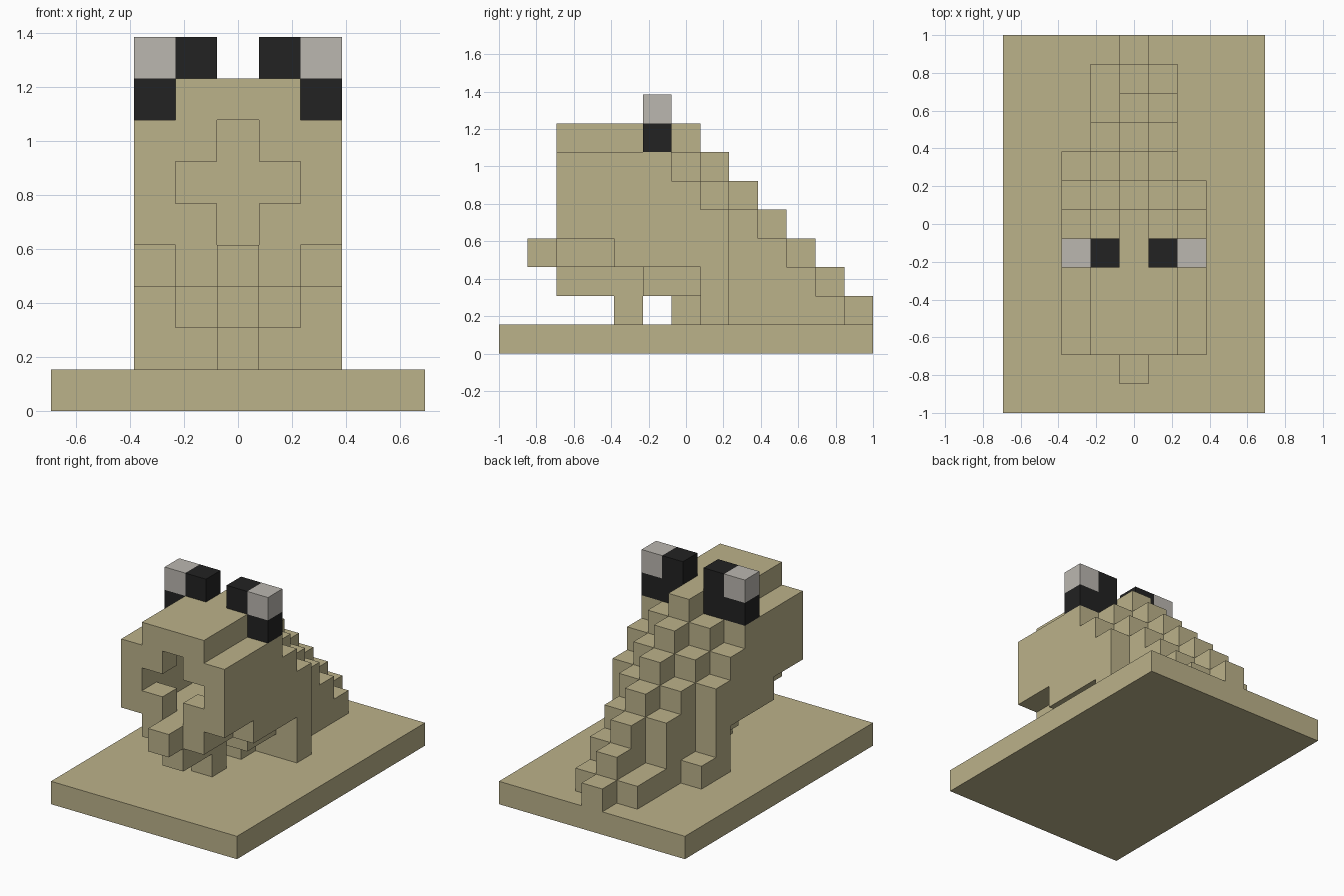
import bpy
import bmesh
from mathutils import Vector

U = 2 / 13  # size of one cube cell

old = bpy.data.objects.get("Cube")
if old:
    bpy.data.objects.remove(old, do_unlink=True)


def material(name, rgb):
    mat = bpy.data.materials.new(name)
    mat.use_nodes = True
    mat.diffuse_color = (*rgb, 1)
    mat.node_tree.nodes["Principled BSDF"].inputs["Base Color"].default_value = (*rgb, 1)
    return mat


TAN = material("sand tan", (0.50, 0.445, 0.254))
BLACK = material("eye black", (0.016, 0.016, 0.016))
GREY = material("eye light grey", (0.497, 0.474, 0.434))


def cells(xs, ys, zs):
    """Inclusive ranges of cells: x from the middle, y from the front, z from the ground."""
    return {(x, y, z)
            for x in range(xs[0], xs[1] + 1)
            for y in range(ys[0], ys[1] + 1)
            for z in range(zs[0], zs[1] + 1)}


parts = {}

# Base slab
parts["base"] = (cells((-4, 4), (0, 12), (0, 0)), TAN)

# Hollow head with a cross-shaped opening in the front
head = cells((-2, 2), (2, 5), (4, 6)) | cells((-1, 1), (2, 4), (7, 7)) | cells((0, 0), (5, 6), (7, 7))
head -= cells((-1, 1), (3, 5), (4, 6))
head -= cells((0, 0), (2, 2), (4, 6)) | cells((-1, 1), (2, 2), (5, 5))
parts["head"] = (head, TAN)

# Jaw, lip and chin
jaw = cells((-1, 1), (2, 3), (3, 3)) | cells((-2, 2), (4, 5), (3, 3))
parts["jaw"] = (jaw, TAN)
parts["lip"] = (cells((0, 0), (1, 1), (3, 3)), TAN)
parts["chin"] = (cells((0, 0), (2, 4), (2, 2)) | cells((-1, 1), (5, 5), (2, 2)), TAN)
parts["front_leg"] = (cells((0, 0), (4, 4), (1, 1)), TAN)

# Stepped back that falls away to the rear and to both sides
back = set()
for x in range(-2, 3):
    for y in range(6, 13):
        if abs(x) == 2 and y > 7:
            continue
        low = 1 + abs(x) if y == 6 else 1
        top = min(13 - y - abs(x), 6)
        back |= cells((x, x), (y, y), (low, top))
back -= cells((-1, -1), (10, 10), (2, 2))
parts["back"] = (back, TAN)
parts["right_rear_foot"] = (cells((-2, -2), (8, 8), (1, 1)), TAN)

# Eyes, mirrored
for side, s in (("left", 1), ("right", -1)):
    parts[side + "_eye_dark"] = ({(2 * s, 5, 7), (s, 5, 7), (s, 5, 8)}, BLACK)
    parts[side + "_eye_light"] = ({(2 * s, 5, 8)}, GREY)

solid = set().union(*(group for group, _ in parts.values()))


def build(name, group, mat):
    """Skin a group of cells with its exposed faces, then merge flat areas."""
    bm = bmesh.new()
    for cell in sorted(group):
        centre = Vector((cell[0], cell[1] - 6, cell[2] + 0.5))
        for axis in range(3):
            for sign in (-1, 1):
                near = list(cell)
                near[axis] += sign
                if tuple(near) in solid:
                    continue
                n, a, b = Vector(), Vector(), Vector()
                n[axis] = sign / 2
                a[(axis + 1) % 3] = 0.5
                b[(axis + 2) % 3] = sign / 2
                corners = (-a - b, a - b, a + b, b - a)
                bm.faces.new([bm.verts.new((centre + n + c) * U) for c in corners])
    bmesh.ops.remove_doubles(bm, verts=bm.verts, dist=U / 100)
    bmesh.ops.dissolve_limit(bm, angle_limit=0.01, verts=bm.verts, edges=bm.edges)
    mesh = bpy.data.meshes.new(name)
    bm.to_mesh(mesh)
    bm.free()
    mesh.materials.append(mat)
    bpy.context.scene.collection.objects.link(bpy.data.objects.new(name, mesh))


for name, (group, mat) in parts.items():
    build(name, group, mat)
